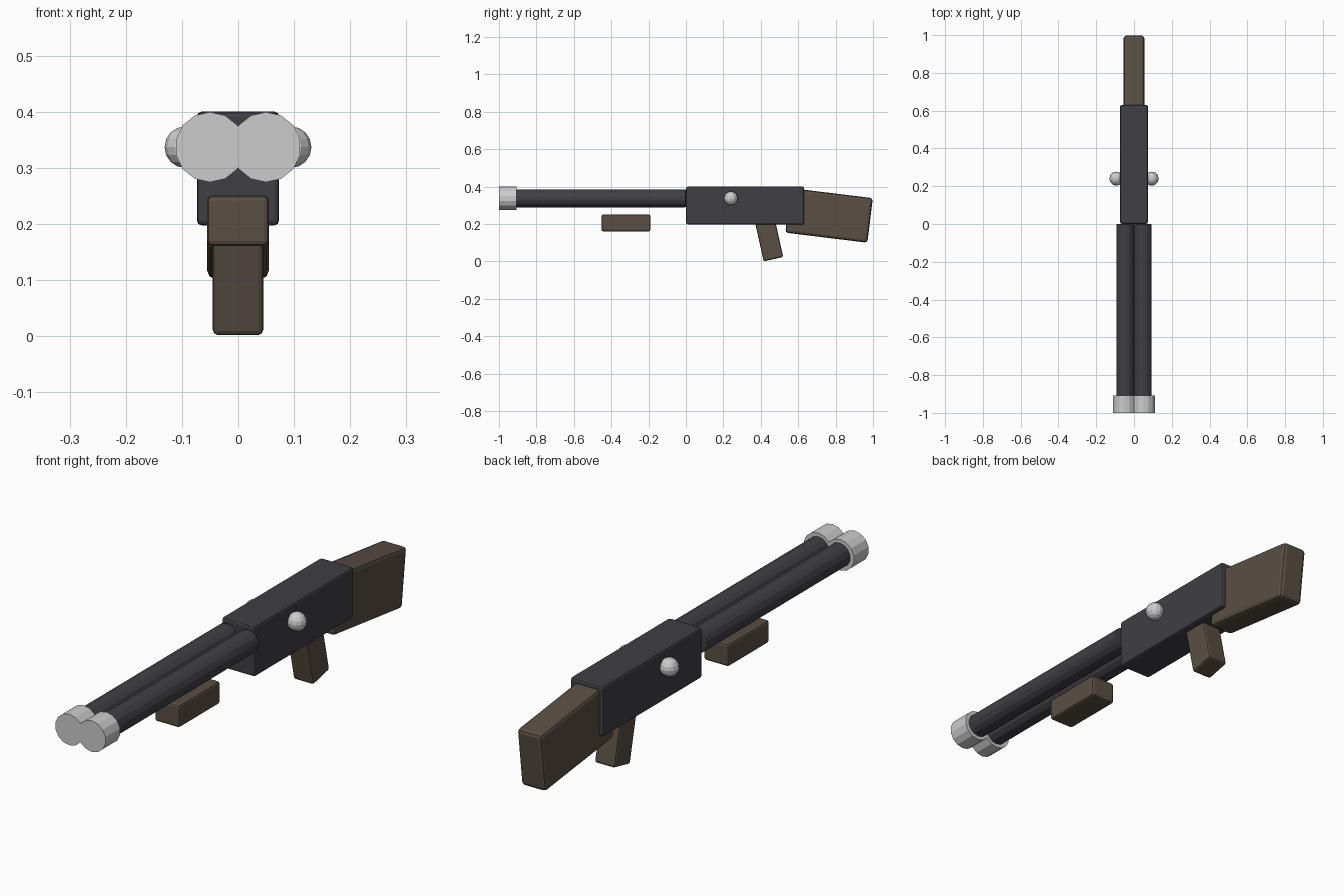
import bpy
from math import radians, pi

if "Cube" in bpy.data.objects:
    bpy.data.objects.remove(bpy.data.objects["Cube"])


def material(name, rgb):
    m = bpy.data.materials.new(name)
    m.diffuse_color = (*rgb, 1)
    m.use_nodes = True
    m.node_tree.nodes["Principled BSDF"].inputs["Base Color"].default_value = m.diffuse_color
    return m


steel = material("dark_steel", (0.05, 0.05, 0.058))
wood = material("dark_wood", (0.10, 0.077, 0.057))


def finish(name, mat=None, bevel=0, segments=2):
    ob = bpy.context.object
    ob.name = name
    if mat:
        ob.data.materials.append(mat)
    if bevel:
        b = ob.modifiers.new("edge_bevel", 'BEVEL')
        b.width = bevel
        b.segments = segments
        b.limit_method = 'ANGLE'
        b.angle_limit = radians(50)
    return ob


def box(name, centre, size, tilt, mat, bevel):
    bpy.ops.mesh.primitive_cube_add(size=1, location=centre,
                                    rotation=(radians(tilt), 0, 0))
    ob = bpy.context.object
    ob.scale = size
    bpy.ops.object.transform_apply(location=False, rotation=False, scale=True)
    return finish(name, mat, bevel)


def tube(name, x, y0, y1, radius, mat=None, bevel=0):
    bpy.ops.mesh.primitive_cylinder_add(
        vertices=14, radius=radius, depth=y1 - y0,
        location=(x, (y0 + y1) / 2, 0.337), rotation=(pi / 2, 0, 0))
    return finish(name, mat, bevel)


# Receiver and wooden furniture
box("receiver", (0, 0.316, 0.299), (0.147, 0.63, 0.203), 0, steel, 0.009)
box("stock", (0, 0.765, 0.246), (0.11, 0.442, 0.24), -7, wood, 0.015)
box("grip", (0, 0.4416, 0.129), (0.09, 0.107, 0.24), 12.5, wood, 0.009)
box("fore_grip", (0, -0.321, 0.206), (0.11, 0.262, 0.09), 0, wood, 0.009)

# Twin barrels, muzzle rings and side knobs
for side, s in (("left", -1), ("right", 1)):
    tube(f"barrel_{side}", s * 0.047, -0.95, 0.0, 0.048, steel, 0.006)
    tube(f"muzzle_{side}", s * 0.05, -1.0, -0.907, 0.0625)
    bpy.ops.mesh.primitive_uv_sphere_add(segments=12, ring_count=8, radius=0.037,
                                         location=(s * 0.094, 0.24, 0.337))
    finish(f"knob_{side}")
